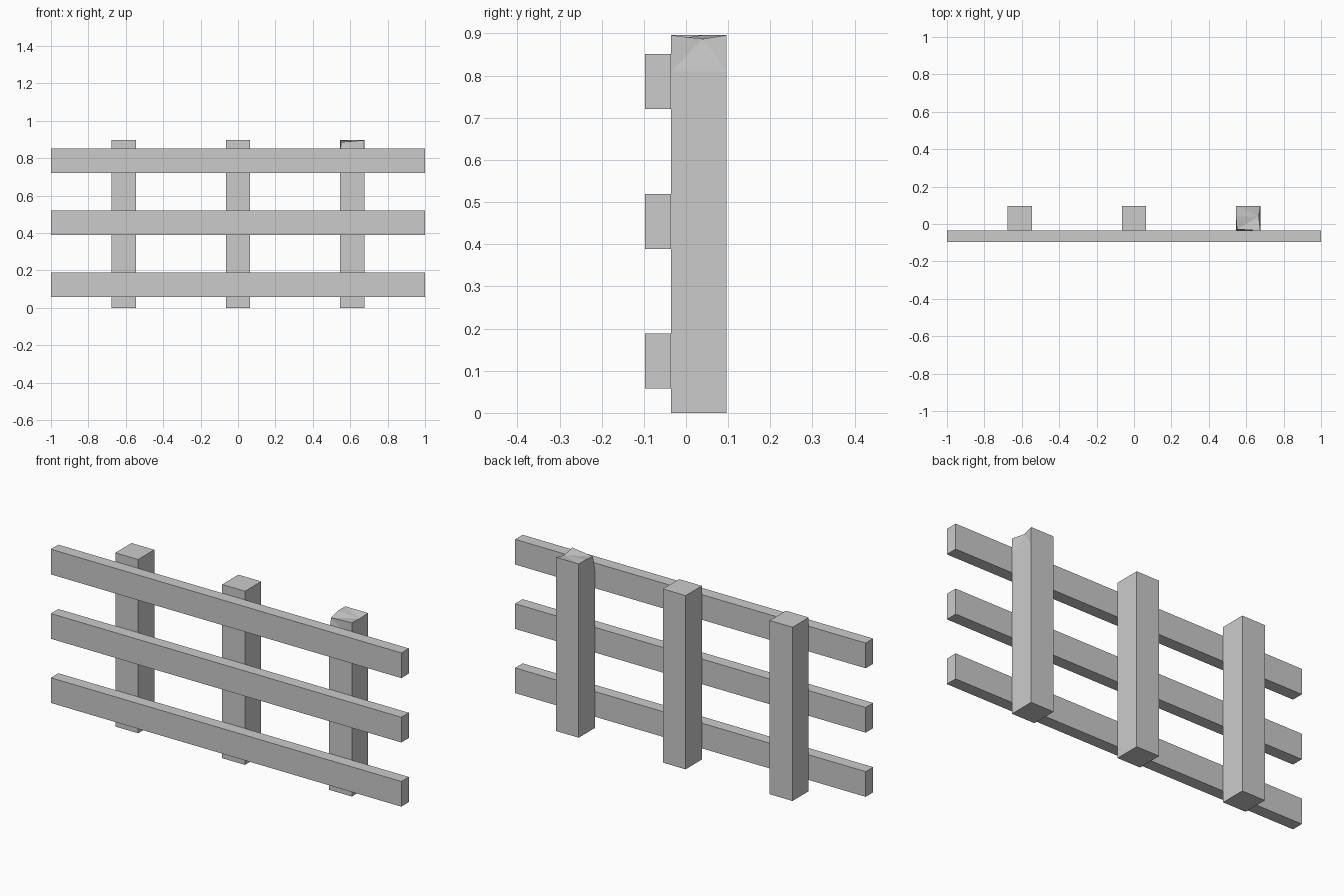
import bpy, bmesh
from mathutils import Vector

if "Cube" in bpy.data.objects:
    bpy.data.objects.remove(bpy.data.objects["Cube"])


def box(name, lo, hi):
    lo, hi = Vector(lo), Vector(hi)
    bm = bmesh.new()
    bmesh.ops.create_cube(bm, size=1)
    for v in bm.verts:
        v.co = Vector([(lo[i] + hi[i]) / 2 + v.co[i] * (hi[i] - lo[i]) for i in range(3)])
    mesh = bpy.data.meshes.new(name)
    bm.to_mesh(mesh)
    bm.free()
    ob = bpy.data.objects.new(name, mesh)
    bpy.context.collection.objects.link(ob)
    return ob


BACK, SPLIT, TOP, HALF = 0.096, -0.036, 0.896, 0.065

# Square posts
posts = []
for label, x in (("left", -0.61), ("middle", 0), ("right", 0.61)):
    posts.append(box(label + "_post", (x - HALF, SPLIT, 0), (x + HALF, BACK, TOP)))

# Horizontal rails fixed to the front of the posts
for label, z in (("lower", 0.058), ("middle", 0.389), ("upper", 0.721)):
    box(label + "_rail", (-1, -0.097, z), (1, SPLIT, z + 0.13))

# Worn top of the right post: split near the top, then dent the edges
mesh = posts[2].data
bm = bmesh.new()
bm.from_mesh(mesh)
bmesh.ops.bisect_plane(bm, geom=bm.verts[:] + bm.edges[:] + bm.faces[:],
                       plane_co=(0, 0, 0.81), plane_no=(0, 0, 1))
bmesh.ops.bisect_plane(bm, geom=bm.verts[:] + bm.edges[:] + bm.faces[:],
                       plane_co=(0, 0.04, 0), plane_no=(0, 1, 0))
for v in bm.verts:
    if v.co.z > TOP - 0.01:
        front, outer = v.co.y < 0, v.co.x > 0.61
        middle = 0 < v.co.y < 0.08
        if front and not outer:
            v.co += Vector((0.006, 0.008, -0.010))
        elif outer and middle:
            v.co += Vector((-0.008, 0, -0.009))
bmesh.ops.triangulate(bm, faces=[f for f in bm.faces if f.calc_center_median().z > 0.82])
bm.to_mesh(mesh)
bm.free()
